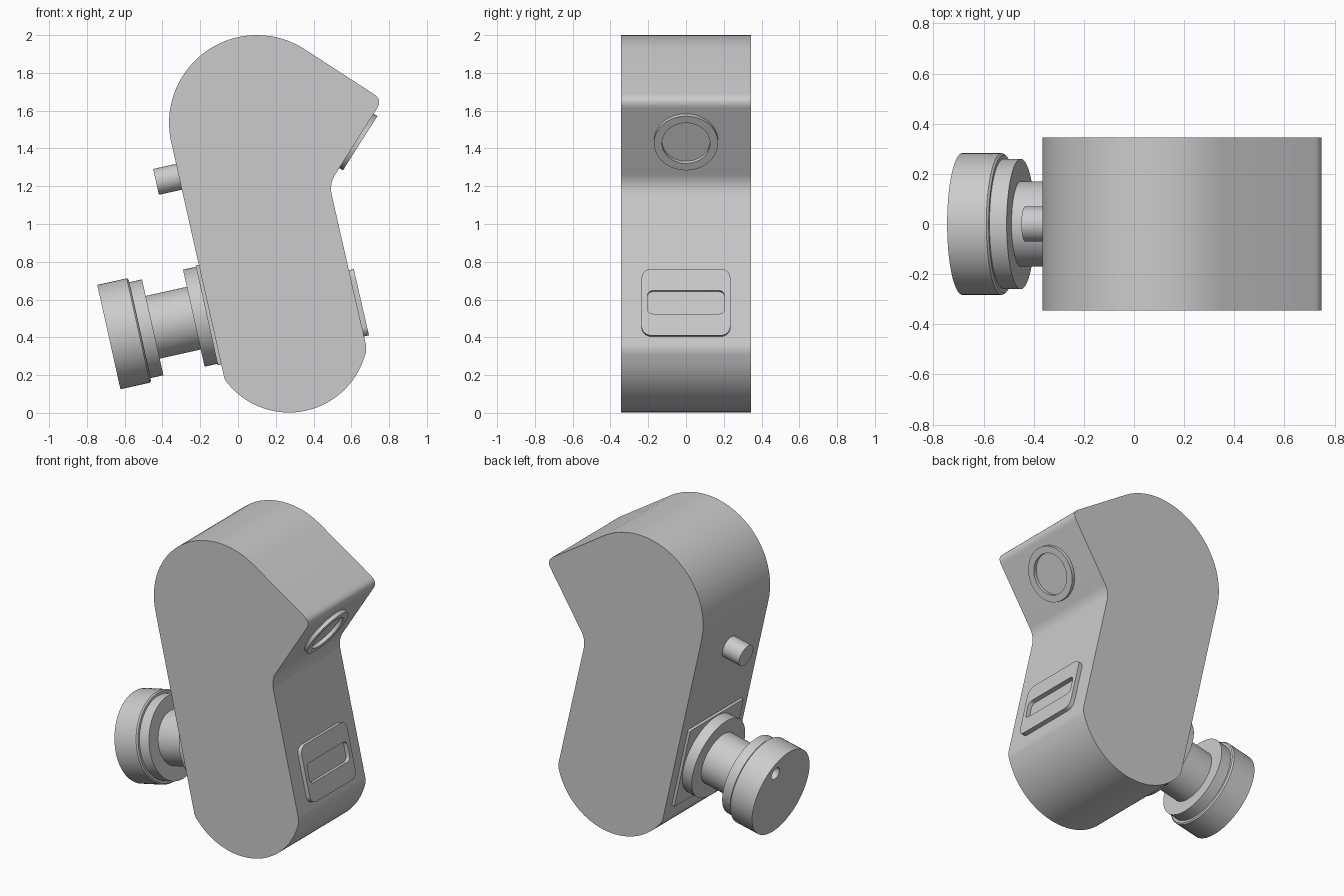
import bpy, bmesh, math
from mathutils import Matrix, Vector

cube = bpy.data.objects.get("Cube")
if cube:
    bpy.data.objects.remove(cube, do_unlink=True)

grey = bpy.data.materials.new("plain grey")
grey.use_nodes = True
COLOUR = (0.6, 0.6, 0.6, 1)
grey.diffuse_color = COLOUR
grey.node_tree.nodes["Principled BSDF"].inputs["Base Color"].default_value = COLOUR


def finish(name, bm, matrix=None):
    """Turn a bmesh into a shaded, coloured object."""
    bmesh.ops.remove_doubles(bm, verts=bm.verts, dist=1e-5)
    if matrix:
        bm.transform(matrix)
    bmesh.ops.recalc_face_normals(bm, faces=bm.faces)
    mesh = bpy.data.meshes.new(name)
    bm.to_mesh(mesh)
    bm.free()
    mesh.materials.append(grey)
    ob = bpy.data.objects.new(name, mesh)
    bpy.context.collection.objects.link(ob)
    smooth(ob)
    return ob


def smooth(ob):
    bpy.ops.object.select_all(action="DESELECT")
    ob.select_set(True)
    bpy.context.view_layer.objects.active = ob
    bpy.ops.object.shade_smooth_by_angle(angle=math.radians(30))


def frame(x, z, nx, nz):
    """Local z points out of a side face, local y points up along it."""
    n = Vector((nx, 0, nz)).normalized()
    u = Vector((0, math.copysign(1, nx), 0))
    m = Matrix((u, n.cross(u), n)).transposed().to_4x4()
    m.translation = (x, 0, z)
    return m


def add_prism(bm, outline, low, high):
    face = bm.faces.new([bm.verts.new((x, y, low)) for x, y in outline])
    top = bmesh.ops.extrude_face_region(bm, geom=[face], use_keep_orig=True)["geom"]
    bmesh.ops.translate(bm, vec=(0, 0, high - low),
                        verts=[v for v in top if isinstance(v, bmesh.types.BMVert)])


def prism(name, outline, low, high, matrix):
    bm = bmesh.new()
    add_prism(bm, outline, low, high)
    return finish(name, bm, matrix)


def lathe(name, profile, matrix, steps=64):
    """Spin (radius, height) points about local z."""
    bm = bmesh.new()
    verts = [bm.verts.new((r, 0, h)) for r, h in profile]
    edges = [bm.edges.new(pair) for pair in zip(verts, verts[1:])]
    bmesh.ops.spin(bm, geom=verts + edges, cent=(0, 0, 0), axis=(0, 0, 1),
                   angle=2 * math.pi, steps=steps, use_merge=True)
    return finish(name, bm, matrix)


def arc(cx, cy, r, start, end, n):
    angles = [math.radians(start + (end - start) * i / n) for i in range(n + 1)]
    return [(cx + r * math.cos(a), cy + r * math.sin(a)) for a in angles]


def rounded(corner, before, after, d, n=8):
    """Round a corner, starting d away from it."""
    c, a, b = Vector(corner), Vector(before), Vector(after)
    p, q = c + (a - c).normalized() * d, c + (b - c).normalized() * d
    ts = [i / n for i in range(n + 1)]
    return [tuple(p * (1 - t) ** 2 + c * 2 * t * (1 - t) + q * t * t) for t in ts]


def rounded_box(w, h, r):
    pts = []
    for i, (sx, sy) in enumerate([(1, 1), (-1, 1), (-1, -1), (1, -1)]):
        pts += arc(sx * (w - r), sy * (h - r), r, 90 * i, 90 * i + 90, 8)
    return pts


def cut(ob, cutter):
    cutter.hide_render = True
    mod = ob.modifiers.new("cut", "BOOLEAN")
    mod.operation, mod.solver, mod.object = "DIFFERENCE", "EXACT", cutter
    bpy.context.view_layer.objects.active = ob
    bpy.ops.object.modifier_apply(modifier=mod.name)
    bpy.data.objects.remove(cutter, do_unlink=True)
    smooth(ob)


# Body: bent capsule outline seen from the front, extruded through the depth
crown = arc(0.1, 1.535, 0.465, 192.6, 58, 40)
nose, bend, heel = (0.765, 1.658), (0.483, 1.212), (0.683, 0.335)
base = arc(0.27, 0.42, 0.418, -18, -140, 36)
toe = (-0.07, 0.173)
outline = (crown
           + rounded(nose, crown[-1], bend, 0.055)
           + rounded(bend, nose, heel, 0.06)
           + rounded(heel, bend, base[0], 0.03)
           + base
           + rounded(toe, base[-1], crown[0], 0.02))
prism("body", outline, -0.345, 0.345, Matrix.Rotation(math.pi / 2, 4, "X"))

# Round bezel under the nose
lathe("nose_ring", [(0.17, -0.02), (0.17, 0.027), (0.127, 0.027), (0.127, 0.003), (0, 0.003)],
      frame(0.624, 1.442, 0.844, -0.536))

# Slotted plate on the lower right side
side = frame(0.627, 0.58, 0.975, 0.223)
plate = prism("slot_plate", rounded_box(0.235, 0.18, 0.05), -0.01, 0.027, side)
cut(plate, prism("slot_cutter", rounded_box(0.205, 0.063, 0.03), 0.0, 0.1, side))

# Mounting plate, flange, neck and knob on the lower left side
mount = frame(-0.146, 0.521, -0.976, -0.217)
prism("mount_plate", rounded_box(0.275, 0.27, 0.005), -0.02, 0.02, mount)
lathe("flange", [(0, 0), (0.263, 0), (0.263, 0.09), (0, 0.09)], mount)
lathe("neck", [(0, 0.08), (0.17, 0.08), (0.17, 0.32), (0, 0.32)], mount)
lathe("knob_collar", [(0, 0.313), (0.26, 0.313), (0.26, 0.39), (0, 0.39)], mount)
knob = lathe("knob", [(0, 0.383), (0.275, 0.383), (0.283, 0.391), (0.283, 0.551), (0, 0.551)], mount)

# Holes in the knob face: (angle, distance, radius), repeated on the far side
bm = bmesh.new()
add_prism(bm, arc(0, 0, 0.015, 0, 345, 23), 0.5, 0.6)
for angle, dist, radius in [(57, 0.205, 0.04), (122, 0.205, 0.04), (22, 0.225, 0.036), (0, 0.23, 0.017)]:
    for turn in (0, 180):
        a = math.radians(angle + turn)
        add_prism(bm, arc(dist * math.cos(a), dist * math.sin(a), radius, 0, 345, 23), 0.5, 0.6)
cut(knob, finish("hole_cutter", bm, mount))

# Short pin on the upper left side
lathe("pin", [(0, -0.03), (0.07, -0.03), (0.07, 0.125), (0, 0.125)],
      frame(-0.312, 1.25, -0.976, -0.217), 32)
